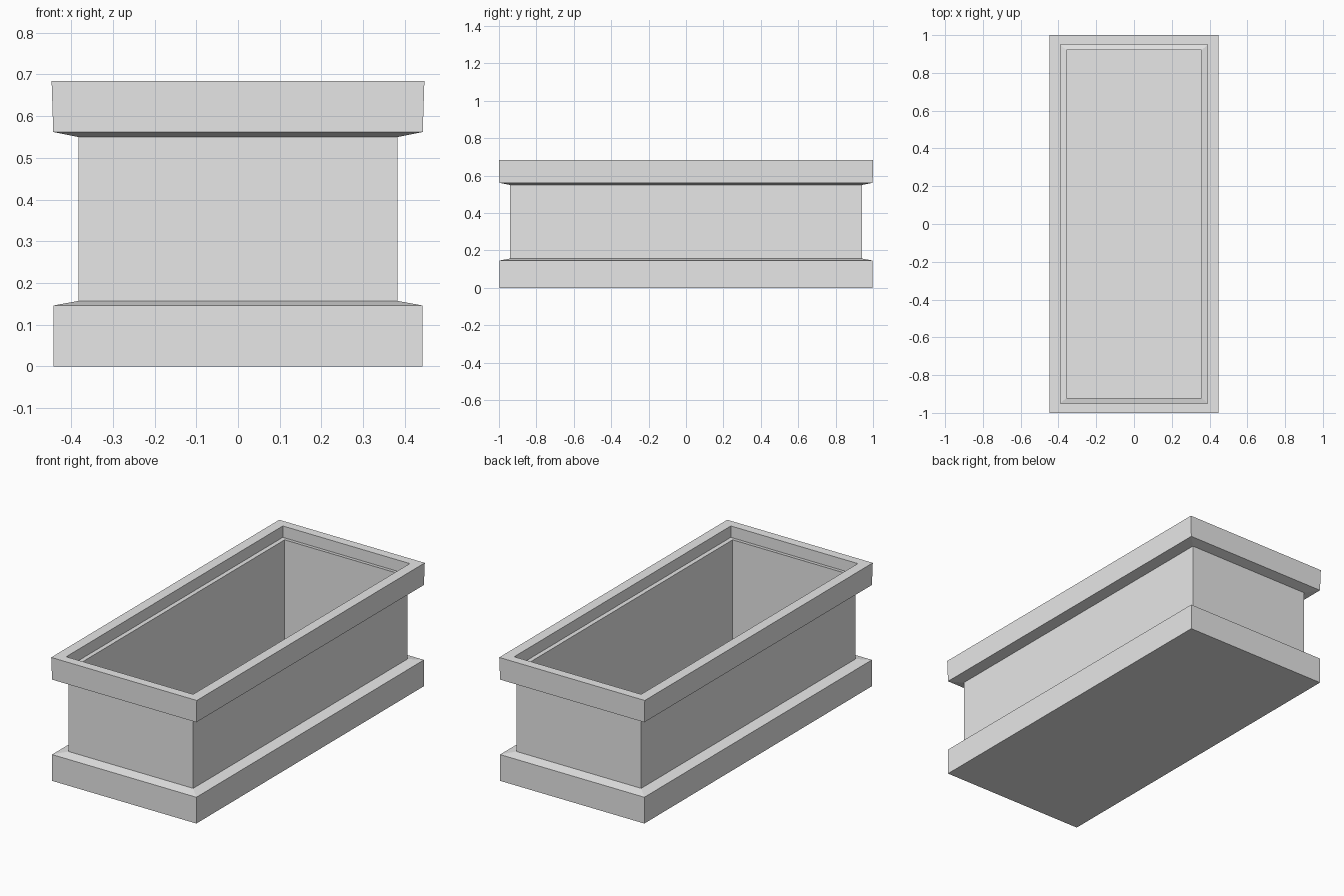
import bpy
import bmesh

cube = bpy.data.objects.get("Cube")
if cube:
    bpy.data.objects.remove(cube, do_unlink=True)

# One plain stone grey
stone = bpy.data.materials.new("stone_grey")
stone.use_nodes = True
grey = (0.8, 0.8, 0.8, 1)
stone.diffuse_color = grey
stone.node_tree.nodes["Principled BSDF"].inputs["Base Color"].default_value = grey


def rectangular_shell(name, profile, cap_start=False, cap_end=False):
    """Join rectangles given as (half width, half length, height) in order."""
    bm = bmesh.new()
    rings = [[bm.verts.new((sx * hx, sy * hy, z))
              for sx, sy in ((-1, -1), (1, -1), (1, 1), (-1, 1))]
             for hx, hy, z in profile]
    for low, high in zip(rings, rings[1:]):
        for i in range(4):
            j = (i + 1) % 4
            bm.faces.new((low[i], low[j], high[j], high[i]))
    if cap_start:
        bm.faces.new(rings[0][::-1])
    if cap_end:
        bm.faces.new(rings[-1])
    mesh = bpy.data.meshes.new(name)
    bm.to_mesh(mesh)
    bm.free()
    mesh.materials.append(stone)
    obj = bpy.data.objects.new(name, mesh)
    bpy.context.collection.objects.link(obj)
    return obj


body = (0.383, 0.94)      # outside of the trough wall
plinth = (0.443, 0.998)   # outside of the foot
lip = (0.39, 0.95)        # opening in the rim
cavity = (0.358, 0.92)    # inside of the trough wall
wall_foot, wall_top, ledge = 0.157, 0.55, 0.628

# Foot with a sloped top
rectangular_shell("base_plinth", [(*plinth, 0), (*plinth, 0.146), (*body, wall_foot)],
                  cap_start=True)

# Plain outer wall
rectangular_shell("outer_wall", [(*body, wall_foot), (*body, wall_top)])

# Flared rim: underside, outer face, flat top and inner lip
rectangular_shell("top_rim", [(*body, wall_top), (*plinth, 0.562), (0.447, 1, 0.685),
                              (*lip, 0.685), (*lip, 0.622)])

# Hollow inside: sloped ledge, walls and floor
rectangular_shell("inner_trough", [(*lip, 0.622), (*cavity, ledge), (*cavity, 0.025)],
                  cap_end=True)
